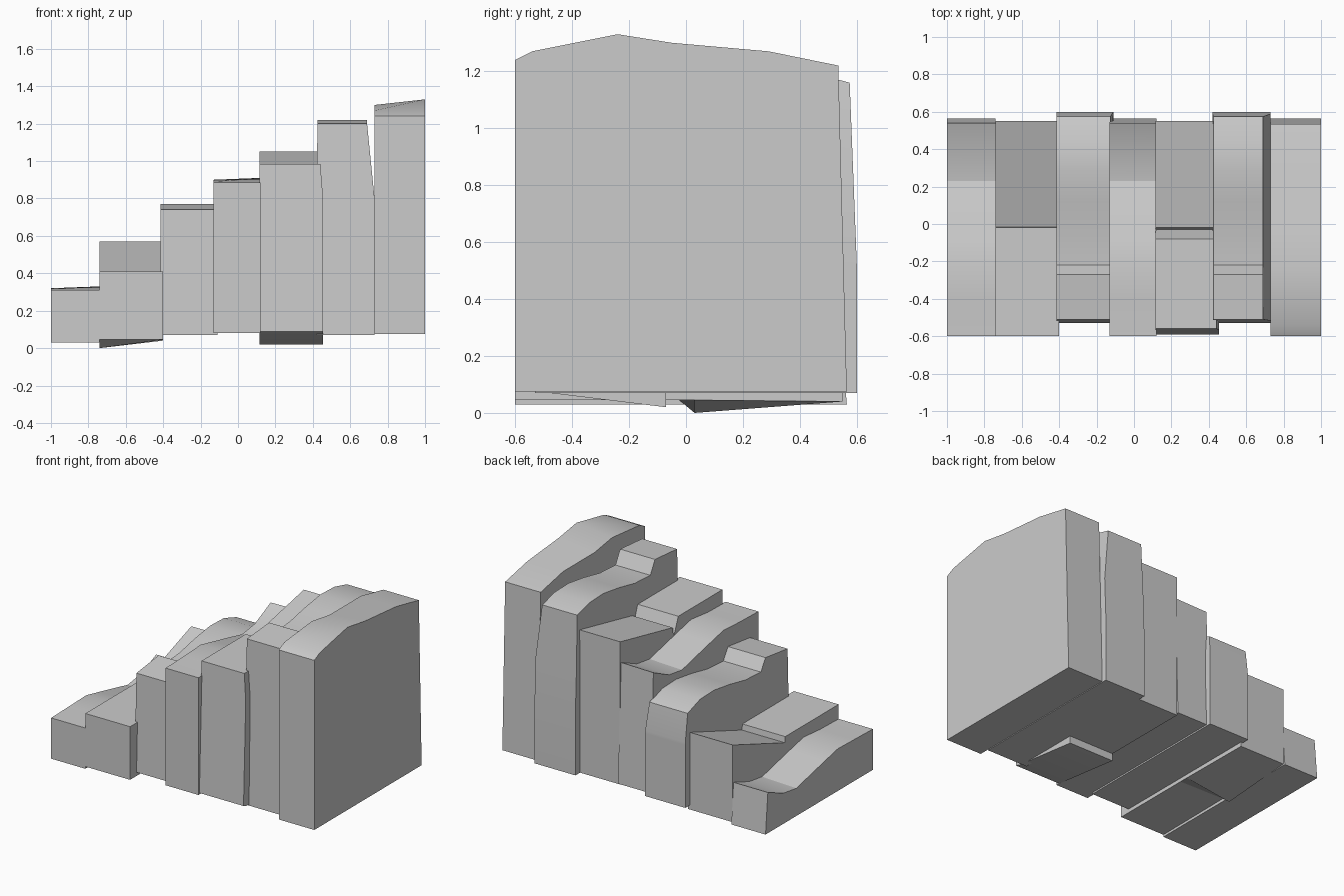
import bpy, bmesh, math

if "Cube" in bpy.data.objects:
    bpy.data.objects.remove(bpy.data.objects["Cube"])


def slab(name, x0, x1, profile, right=None, cut=None, tops=None):
    """Extrude a (y, z) side profile along x; an optional second profile ends it.
    cut/tops: lean the ends inward above height cut, to x positions tops."""
    bm = bmesh.new()
    a = [bm.verts.new((x0, y, z)) for y, z in profile]
    b = [bm.verts.new((x1, y, z)) for y, z in (right or profile)]
    n = len(a)
    bm.faces.new(a)
    bm.faces.new(b[::-1])
    for i in range(n):
        bm.faces.new((a[i], b[i], b[(i + 1) % n], a[(i + 1) % n]))
    bmesh.ops.recalc_face_normals(bm, faces=bm.faces)
    if cut:
        bmesh.ops.bisect_plane(bm, geom=bm.verts[:] + bm.edges[:] + bm.faces[:],
                               plane_co=(0, 0, cut), plane_no=(0, 0, 1))
        mid = (x0 + x1) / 2
        for v in bm.verts:
            if v.co.z > cut + 0.05:
                v.co.x = tops[0] if v.co.x < mid else tops[1]
    bmesh.ops.triangulate(bm, faces=[f for f in bm.faces if len(f.verts) > 4])
    me = bpy.data.meshes.new(name)
    bm.to_mesh(me)
    bm.free()
    me.shade_smooth()
    me.set_sharp_from_angle(angle=math.radians(20))
    ob = bpy.data.objects.new(name, me)
    bpy.context.collection.objects.link(ob)
    return ob


def wavy(z0, front, crest, dip, back):
    """Side profile with a crest near the front and a hollow near the back."""
    return [(-0.6, z0), (-0.6, front), (-0.40, front + .005), (-0.22, crest),
            (-0.08, crest - .03), (0.10, dip + .03), (0.23, dip),
            (0.37, dip + .02), (0.54, back), (0.565, z0)]


def ledge(z0, front, plateau, step, hump, back):
    """Side profile with a front plateau, a small step and a rounded rear."""
    return [(-0.53, z0), (-0.51, front), (-0.27, plateau), (-0.22, step),
            (-0.05, step + .01), (0.12, (step + hump) / 2 + .01), (0.29, hump),
            (0.44, hump - .005), (0.575, back), (0.60, 0.52), (0.60, z0)]


# lowest block, wavy top
slab("step_1", -1.0, -0.74, wavy(0.03, 0.31, 0.32, 0.22, 0.31),
     wavy(0.03, 0.31, 0.33, 0.23, 0.31))

# second block, flat front and rising rear with a split bottom
top2 = [(0.55, 0.57), (-0.015, 0.37), (-0.02, 0.41), (-0.6, 0.41), (-0.6, 0.045)]
slab("step_2", -0.74, -0.40, top2 + [(-0.03, 0.05), (0.03, 0.0), (0.55, 0.04)],
     top2 + [(-0.03, 0.045), (0.03, 0.045), (0.55, 0.04)])

# third block, plateau and rounded back
slab("step_3", -0.415, -0.11, ledge(0.07, 0.74, 0.77, 0.69, 0.76, 0.71),
     cut=0.5, tops=(-0.415, -0.125))

# fourth block, wavy top
slab("step_4", -0.13, 0.12, wavy(0.08, 0.885, 0.90, 0.80, 0.90),
     wavy(0.08, 0.885, 0.91, 0.81, 0.905))

# fifth block, flat front, notch and rising rear
slab("step_5", 0.115, 0.455,
     [(0.55, 1.05), (-0.02, 0.93), (-0.03, 0.86), (-0.08, 0.985), (-0.56, 0.985),
      (-0.59, 0.09), (-0.56, 0.08), (-0.07, 0.02), (-0.07, 0.07), (0.55, 0.07)],
     cut=0.8, tops=(0.115, 0.44))

# sixth block, leaning right side
slab("step_6", 0.42, 0.73, ledge(0.07, 1.20, 1.22, 1.13, 1.20, 1.16),
     cut=0.8, tops=(0.425, 0.69))

# tallest block, arched top
arch = [(-0.6, 0.075), (-0.6, 1.24), (-0.54, 1.27), (-0.24, 1.33), (-0.05, 1.30),
        (0.29, 1.27), (0.535, 1.22), (0.565, 0.075)]
slab("step_7", 0.73, 1.0,
     [(y, z - (0.03 if z > 1.27 else 0)) for y, z in arch], arch)
